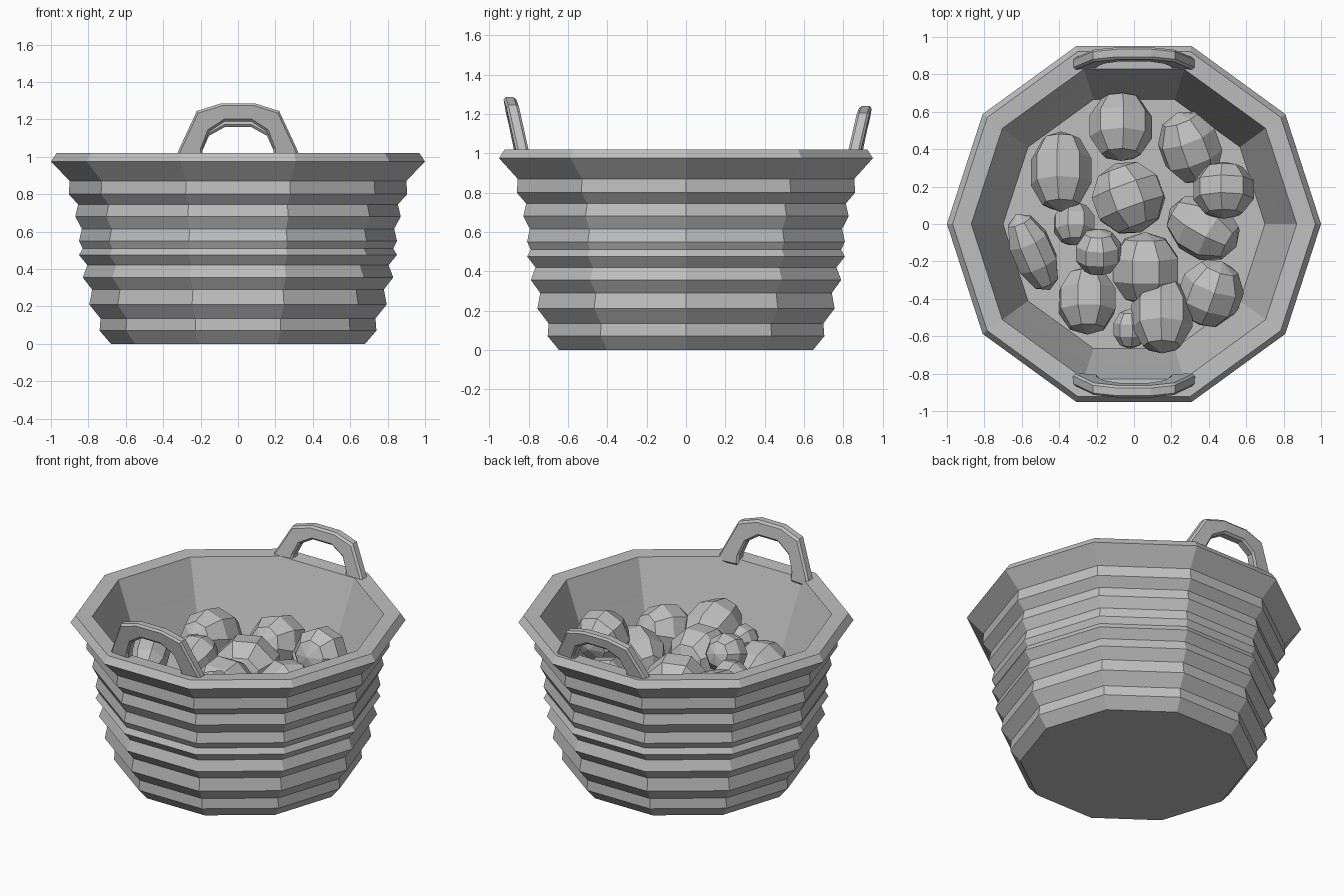
import bpy, bmesh, math, random
from mathutils import Vector, Matrix, Euler

random.seed(4)
if "Cube" in bpy.data.objects:
    bpy.data.objects.remove(bpy.data.objects["Cube"], do_unlink=True)

grey = bpy.data.materials.new("plain grey")
grey.use_nodes = True
COLOUR = (0.52, 0.52, 0.52, 1)
grey.diffuse_color = COLOUR
grey.node_tree.nodes["Principled BSDF"].inputs["Base Color"].default_value = COLOUR


def add_object(name, bm):
    bmesh.ops.recalc_face_normals(bm, faces=bm.faces)
    mesh = bpy.data.meshes.new(name)
    bm.to_mesh(mesh)
    bm.free()
    mesh.materials.append(grey)
    obj = bpy.data.objects.new(name, mesh)
    bpy.context.collection.objects.link(obj)
    return obj


# Basket: ten-sided rings, pleated outside, rolled over the rim to the inner floor
def basket(profile, sides=10):
    bm = bmesh.new()
    rings = []
    for r, z in profile:
        ring = []
        for i in range(sides):
            a = math.tau * i / sides
            ring.append(bm.verts.new((r * math.cos(a), r * math.sin(a), z)))
        rings.append(ring)
    for low, high in zip(rings, rings[1:]):
        for i in range(sides):
            j = (i + 1) % sides
            bm.faces.new((low[i], low[j], high[j], high[i]))
    bm.faces.new(rings[0])
    bm.faces.new(rings[-1])
    return add_object("basket", bm)


basket([(.68, 0), (.74, .07), (.735, .135), (.795, .21), (.78, .29),
        (.83, .355), (.805, .42), (.85, .475), (.83, .51), (.85, .55),
        (.835, .615), (.87, .68), (.855, .745), (.905, .80), (.90, .87),
        (1, .975), (.97, 1.02), (.87, 1.015), (.79, .79), (.70, .54)])


# Handles: arched strips leaning outwards, thinner at the top
OUTER = [(.34, .98), (.315, 1.04), (.22, 1.24), (.09, 1.28)]
INNER = [(.19, .98), (.19, 1.04), (.155, 1.13), (.07, 1.185)]


def handle(name, side, rise, base):
    bm = bmesh.new()

    def mirrored(points):
        return points + [(-x, z) for x, z in reversed(points)]

    def corner(x, z, depth):
        z = 1 + (z - 1) * rise
        bow = .02 * (x / .34) ** 2
        return bm.verts.new((x, side * (base + depth + (z - 1) * .18 - bow), z))

    sections = []
    for (ox, oz), (ix, iz) in zip(mirrored(OUTER), mirrored(INNER)):
        sections.append([corner(ox, oz, 0), corner(ox, oz, .065),
                         corner(ix, iz, .065), corner(ix, iz, 0)])
    for a, b in zip(sections, sections[1:]):
        for i in range(4):
            j = (i + 1) % 4
            bm.faces.new((a[i], a[j], b[j], b[i]))
    bm.faces.new(sections[0])
    bm.faces.new(sections[-1])
    obj = add_object(name, bm)
    bevel = obj.modifiers.new("soft edges", "BEVEL")
    bevel.width = .012
    bevel.segments = 1
    bevel.limit_method = "ANGLE"
    bevel.angle_limit = math.radians(50)


handle("front_handle", -1, 1.02, .815)
handle("back_handle", 1, .86, .84)


# Fruit: x, y, z, half width, half length, turn in degrees
FRUIT = [
    (-.07, .52, .62, .17, .185, 0), (-.39, .28, .67, .165, .215, 0),
    (-.03, .14, .61, .20, .19, 20), (.30, .41, .64, .165, .195, 20),
    (.48, .18, .82, .165, .15, 0), (.37, -.02, .65, .165, .20, 60),
    (-.32, 0, .68, .115, .115, 0), (-.19, -.15, .755, .125, .125, 0),
    (-.54, -.15, .66, .115, .22, 24), (-.25, -.41, .58, .16, .18, 0),
    (.06, -.24, .64, .19, .19, 0), (.41, -.37, .655, .17, .18, -20),
    (.15, -.49, .70, .165, .205, 0), (-.02, -.56, .65, .09, .105, 0),
]
for n, (x, y, z, w, length, turn) in enumerate(FRUIT, 1):
    bm = bmesh.new()
    bmesh.ops.create_uvsphere(bm, u_segments=8, v_segments=5, radius=1.04)
    # poles lie along the length, each piece rolled and nodding differently
    roll = Matrix.Rotation(random.uniform(0, math.tau), 4, "Z")
    lay = Matrix.Rotation(math.pi / 2, 4, "X")
    scale = Matrix.Diagonal((w, length, w, 1))
    pose = Euler((random.uniform(-.4, .4), 0, math.radians(turn))).to_matrix().to_4x4()
    place = Matrix.Translation(Vector((x, y, z)))
    bm.transform(place @ pose @ scale @ lay @ roll)
    add_object(f"fruit_{n}", bm)
